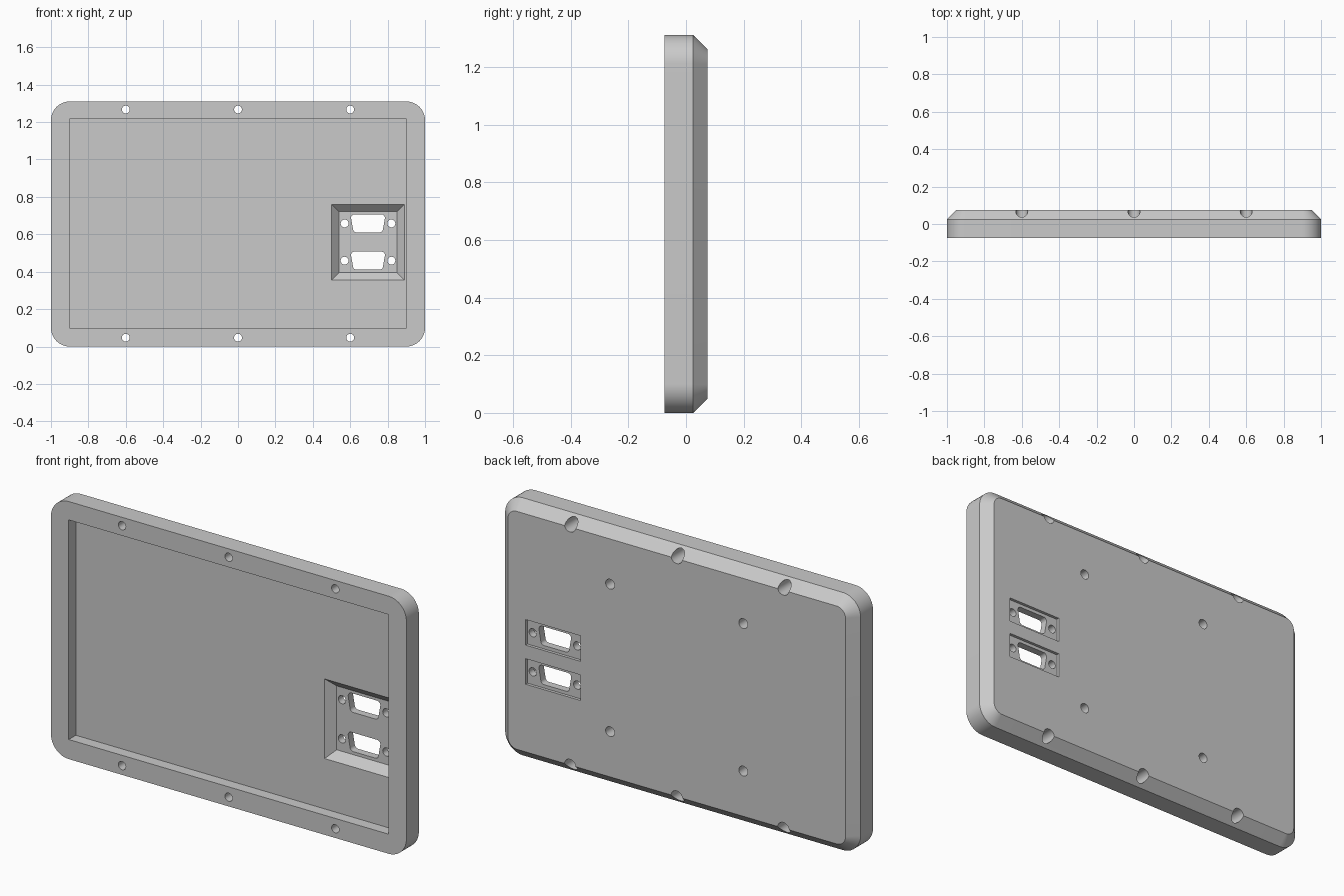
import bpy, bmesh, math
from mathutils import Vector

cube = bpy.data.objects.get("Cube")
if cube:
    bpy.data.objects.remove(cube, do_unlink=True)

FRONT, BACK, EDGE = -0.075, 0.075, 0.025
FLOOR = -0.018            # floor of the front recess
MID_Z = 0.655

grey = bpy.data.materials.new("plain grey")
grey.use_nodes = True
grey.diffuse_color = (0.59, 0.59, 0.59, 1)
grey.node_tree.nodes["Principled BSDF"].inputs["Base Color"].default_value = (0.59, 0.59, 0.59, 1)


def rect(cx, cz, w, h):
    return [Vector((cx + sx * w / 2, cz + sz * h / 2))
            for sx, sz in ((-1, -1), (1, -1), (1, 1), (-1, 1))]


def circle(cx, cz, r, n=32):
    return [Vector((cx + r * math.cos(t * math.tau / n), cz + r * math.sin(t * math.tau / n)))
            for t in range(n)]


def rounded(corners, r, steps=12):
    """Replace every corner of a convex outline with an arc."""
    out = []
    for i, p in enumerate(corners):
        a = (corners[i - 1] - p).normalized()
        b = (corners[(i + 1) % len(corners)] - p).normalized()
        half = a.angle(b) / 2
        centre = p + (a + b).normalized() * r / math.sin(half)
        start = p + a * r / math.tan(half) - centre
        end = p + b * r / math.tan(half) - centre
        for s in range(steps + 1):
            out.append(centre + start.lerp(end, s / steps).normalized() * r)
    return out


def loft(name, *sections):
    """Solid through outlines (x, z), each at its own depth y."""
    bm = bmesh.new()
    rings = [[bm.verts.new((p.x, y, p.y)) for p in outline] for outline, y in sections]
    for lower, upper in zip(rings, rings[1:]):
        for i in range(len(lower)):
            bm.faces.new((lower[i - 1], lower[i], upper[i], upper[i - 1]))
    bm.faces.new(rings[0])
    bm.faces.new(rings[-1])
    bmesh.ops.recalc_face_normals(bm, faces=bm.faces)
    mesh = bpy.data.meshes.new(name)
    bm.to_mesh(mesh)
    bm.free()
    mesh.materials.append(grey)
    obj = bpy.data.objects.new(name, mesh)
    bpy.context.collection.objects.link(obj)
    return obj


# Housing: rounded slab with a chamfered back rim
body = rounded(rect(0, MID_Z, 2, 1.31), 0.1)
back = rounded(rect(0, MID_Z, 1.9, 1.21), 0.05)
housing = loft("housing", (body, FRONT), (body, EDGE), (back, BACK))
bpy.context.view_layer.objects.active = housing
housing.select_set(True)


def cut(*sections):
    cutter = loft("cutter", *sections)
    cutter.hide_render = True
    mod = housing.modifiers.new("cut", "BOOLEAN")
    mod.operation, mod.solver, mod.object = "DIFFERENCE", "EXACT", cutter
    bpy.ops.object.modifier_apply(modifier=mod.name)
    bpy.data.objects.remove(cutter, do_unlink=True)


def drill(x, z, r, y0, y1):
    cut((circle(x, z, r), y0), (circle(x, z, r), y1))


# Front recess for the panel
recess = rect(0, MID_Z + 0.003, 1.8, 1.117)
cut((recess, FRONT - 0.1), (recess, FLOOR))

# Connector well with sloping walls
WELL_X, WELL_Z = 0.695, 0.558
cut((rect(WELL_X, WELL_Z, 0.41, 0.425), FLOOR - 0.01),
    (rect(WELL_X, WELL_Z, 0.31, 0.325), FLOOR + 0.04))

# Two connector seats: shallow back pocket, tapered opening, screw holes
for z in (0.658, 0.459):
    pocket = rect(WELL_X, z, 0.31, 0.13)
    cut((pocket, BACK - 0.015), (pocket, BACK + 0.1))
    opening = rounded([Vector((WELL_X + x, z + dz)) for x, dz in
                       ((-0.077, -0.048), (0.077, -0.048), (0.094, 0.048), (-0.094, 0.048))],
                      0.018, 6)
    cut((opening, FLOOR + 0.02), (opening, BACK + 0.1))
    for side in (-1, 1):
        drill(WELL_X + side * 0.125, z, 0.021, FLOOR + 0.02, BACK + 0.1)

# Rim screw holes with counterbores opening through the chamfer
for x in (-0.6, 0, 0.6):
    for z in (0.047, 1.267):
        drill(x, z, 0.021, FRONT - 0.1, BACK + 0.1)
        drill(x, z, 0.032, -0.025, BACK + 0.1)

# Blind mounting holes in the back
for x in (-0.375, 0.375):
    for dz in (-0.375, 0.375):
        drill(x, MID_Z + dz, 0.025, 0.015, BACK + 0.1)

bpy.ops.object.shade_smooth_by_angle(angle=math.radians(30))
